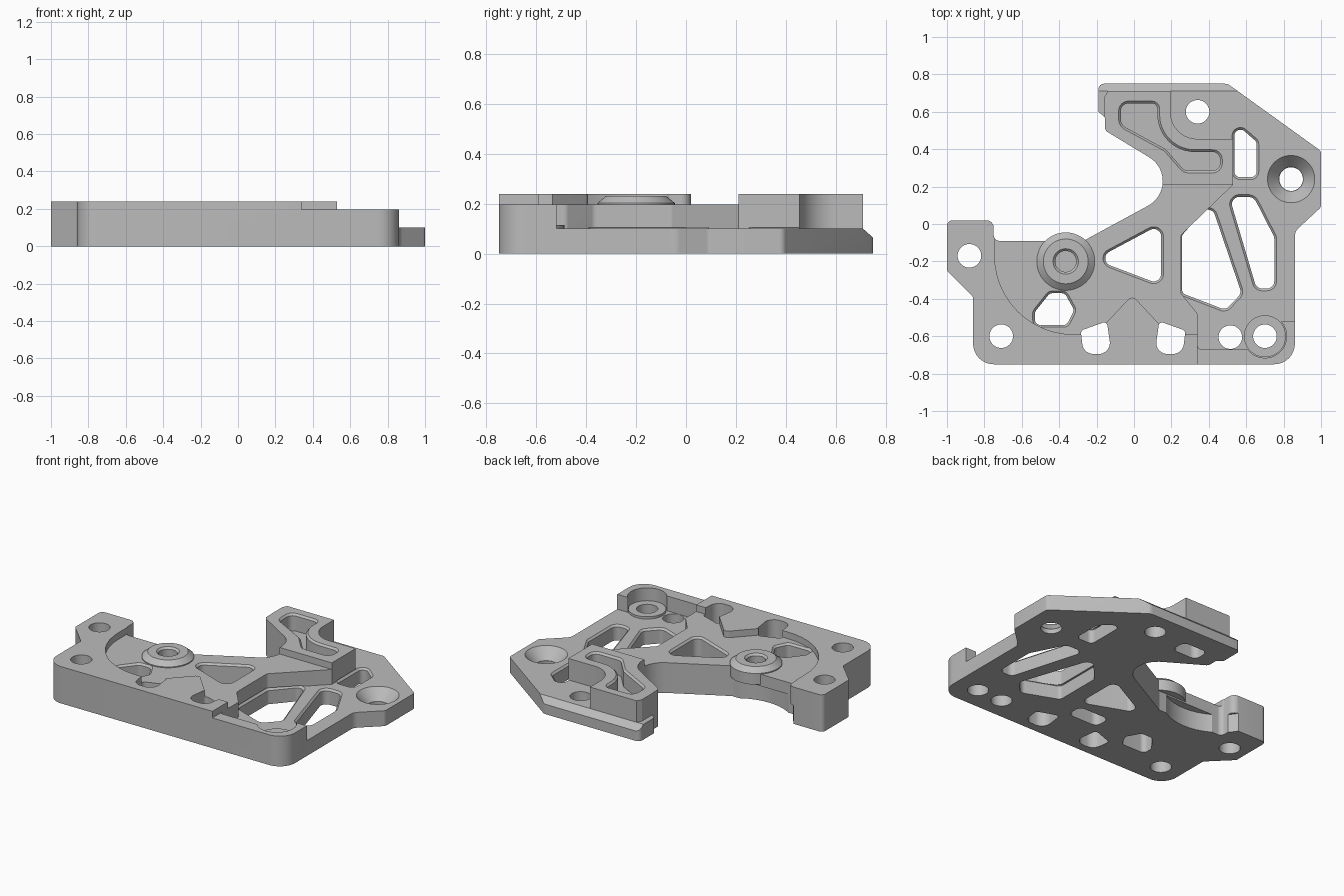
import bpy, bmesh, math
from mathutils import Vector

cube = bpy.data.objects.get("Cube")
if cube:
    bpy.data.objects.remove(cube, do_unlink=True)

metal = bpy.data.materials.new("plain grey metal")
metal.use_nodes = True
metal.diffuse_color = (0.5, 0.5, 0.5, 1)
metal.node_tree.nodes["Principled BSDF"].inputs["Base Color"].default_value = (0.5, 0.5, 0.5, 1)
TOP, MID, LOW = 0.24, 0.197, 0.1


def rounded(corners):
    """Polygon from (x, y, radius) corners, each rounded by an arc."""
    out, n = [], len(corners)
    for i, (x, y, r) in enumerate(corners):
        p = Vector((x, y))
        a = (Vector(corners[i - 1][:2]) - p).normalized()
        b = (Vector(corners[(i + 1) % n][:2]) - p).normalized()
        if r == 0:
            out.append(p)
            continue
        half = a.angle(b) / 2
        mid = p + (a + b).normalized() * r / math.sin(half)
        start = p + a * r / math.tan(half) - mid
        end = p + b * r / math.tan(half) - mid
        sweep = start.angle_signed(end)
        steps = max(4, int(abs(sweep) / 0.13))
        for k in range(steps + 1):
            t = -sweep * k / steps
            c, s = math.cos(t), math.sin(t)
            out.append(mid + Vector((start.x * c - start.y * s, start.x * s + start.y * c)))
    return out


def circle(x, y, r):
    turn = 2 * math.pi / 48
    return [Vector((x + r * math.cos(turn * k), y + r * math.sin(turn * k))) for k in range(48)]


def grown(pts, d):
    """Move the polygon outwards by d."""
    n = len(pts)
    area = sum(pts[i - 1].x * pts[i].y - pts[i].x * pts[i - 1].y for i in range(n))
    sign = 1 if area > 0 else -1
    out = []
    for i, p in enumerate(pts):
        u, v = (p - pts[i - 1]).normalized(), (pts[(i + 1) % n] - p).normalized()
        t = (u + v).normalized()
        out.append(p + Vector((t.y, -t.x)) * d * sign / max(0.4, t.dot(u)))
    return out


def loft(name, pts, levels, along_x=False):
    """Solid through copies of the polygon at (height, growth) levels."""
    bm = bmesh.new()
    rings = []
    for z, d in levels:
        ring = grown(pts, d) if d else pts
        rings.append([bm.verts.new((z, p.x, p.y) if along_x else (p.x, p.y, z)) for p in ring])
    bm.faces.new(rings[0])
    bm.faces.new(rings[-1])
    for lo, hi in zip(rings, rings[1:]):
        for i in range(len(lo)):
            bm.faces.new((lo[i - 1], lo[i], hi[i], hi[i - 1]))
    bmesh.ops.recalc_face_normals(bm, faces=bm.faces)
    mesh = bpy.data.meshes.new(name)
    bm.to_mesh(mesh)
    bm.free()
    mesh.materials.append(metal)
    ob = bpy.data.objects.new(name, mesh)
    bpy.context.collection.objects.link(ob)
    return ob


# Full-height body from the outer outline
body = loft("bracket_plate", rounded([
    (-.86, -.75, .11), (.86, -.75, .11), (.86, -.04, .06), (1, .09, .03), (1, .39, .03),
    (.5, .75, .05), (-.19, .75, .03), (-.19, .6, .01), (-.155, .57, .01), (-.155, .5, .03),
    (.304, .222, .149), (-.27, -.09, .03), (-.75, -.09, .03), (-.75, .02, .04),
    (-1, .02, .03), (-1, -.25, .02), (-.86, -.39, .03)]), [(0, 0), (TOP, 0)])


def combine(tool, operation="DIFFERENCE"):
    tool.hide_render = True
    mod = body.modifiers.new("shape", "BOOLEAN")
    mod.operation, mod.solver, mod.object = operation, "EXACT", tool
    bpy.context.view_layer.objects.active = body
    bpy.ops.object.modifier_apply(modifier=mod.name)
    bpy.data.objects.remove(tool, do_unlink=True)


def cut(pts, low, high=0.4):
    combine(loft("cutter", pts, [(low, 0), (high, 0)]))


def chamfered_cut(pts, low, surface):
    combine(loft("cutter", pts, [(low, 0), (surface - .012, 0), (surface + .005, .017)]))


# Sunken centre behind the raised front rim
cut(rounded([(-.745, .1, 0), (-.745, -.59, .42), (-.2, -.59, 0), (-.15, -.53, 0), (-.01, -.38, .03),
             (.13, -.53, 0), (.19, -.59, 0), (.45, -.59, 0), (.6, .21, 0), (-.1, .21, 0)]), MID)
# Lower right rim
cut(rounded([(.34, -.9, 0), (1.2, -.9, 0), (1.2, 0, 0), (.34, 0, 0)]), MID)
# Low floor on the right, around the upper island
cut(rounded([(.53, .21, 0), (.25, -.06, .03), (.25, -.37, .03), (.34, -.48, .03), (.34, -.67, .02),
             (.7, -.67, 0), (.78, -.52, 0), (1.3, -.52, 0), (1.3, .9, 0), (.195, .9, 0),
             (.195, .455, .143), (.53, .455, 0)]), LOW)
cut(circle(.7, -.6, .116), LOW)
# Chamfered back edge and the lip beside the island
combine(loft("cutter", rounded([(.71, .1, 0), (.71, .4, 0), (.8, .4, 0), (.8, .02, 0)]),
             [(-.5, 0), (1.2, 0)], along_x=True))
cut(rounded([(-.4, .4, 0), (-.157, .4, 0), (-.157, .68, 0), (-.13, .73, 0), (-.4, .73, 0)]), LOW)
# Shallow curved relief under the left edge
cut(circle(-.5, .2, .34), -.1, .12)

# Raised bosses
combine(loft("boss", circle(-.365, -.2, .155), [(.13, 0), (.203, 0), (.232, -.035)]), "UNION")
combine(loft("boss", circle(.7, -.6, .112), [(.05, 0), (.115, 0)]), "UNION")
chamfered_cut(circle(-.365, -.2, .056), .1, .232)

# Round through holes
for x, y in [(-.88, -.17), (-.71, -.6), (.34, .6), (.515, -.605), (.7, -.6), (.84, .24)]:
    cut(circle(x, y, .063), -.1)
combine(loft("cutter", circle(.84, .24, .065), [(.03, 0), (.11, .07)]))

# Pair of shield-shaped holes in the front rim
for side in (1, -1):
    cut(rounded([(-.005 + side * x, y, r) for x, y, r in
                 [(-.28, -.57, .02), (-.14, -.52, .02), (-.115, -.695, .06), (-.265, -.695, .06)]]), -.1)

# Lightening windows
windows = [
    (MID, [(-.21, -.19, .04), (.145, .0, .04), (.145, -.325, .04)]),
    (MID, [(-.45, -.37, .03), (-.37, -.37, .03), (-.32, -.46, .03), (-.36, -.54, .03),
           (-.53, -.54, .03), (-.53, -.47, .03)]),
    (LOW, [(.257, -.06, .02), (.41, .115, .04), (.575, -.37, .04), (.49, -.46, .04), (.257, -.37, .03)]),
    (LOW, [(.51, .145, .04), (.64, .145, .05), (.75, -.07, .04), (.75, -.345, .04), (.655, -.345, .04)]),
    (LOW, [(.537, .25, .03), (.537, .5, .03), (.58, .505, .03), (.655, .44, .03), (.655, .25, .03)]),
]
for surface, corners in windows:
    chamfered_cut(rounded(corners), -.1, surface)

# Curved blind pocket in the island
chamfered_cut(rounded([(-.07, .645, .04), (.125, .645, .03), (.125, .385, .2), (.46, .385, .04),
                       (.46, .285, .04), (.27, .285, .05), (.17, .4, .05), (-.07, .53, .05)]), .13, TOP)

# Two pockets in the underside
for x, y, w, h in [(.04, .56, .09, .055), (0, -.42, .11, .055)]:
    cut(rounded([(x + a * w, y + b * h, .04) for a, b in ((-1, -1), (1, -1), (1, 1), (-1, 1))]), -.1, .09)

# Shading with sharp machined edges
bpy.ops.object.select_all(action="DESELECT")
body.select_set(True)
bpy.context.view_layer.objects.active = body
bpy.ops.object.shade_smooth_by_angle(angle=math.radians(25))
